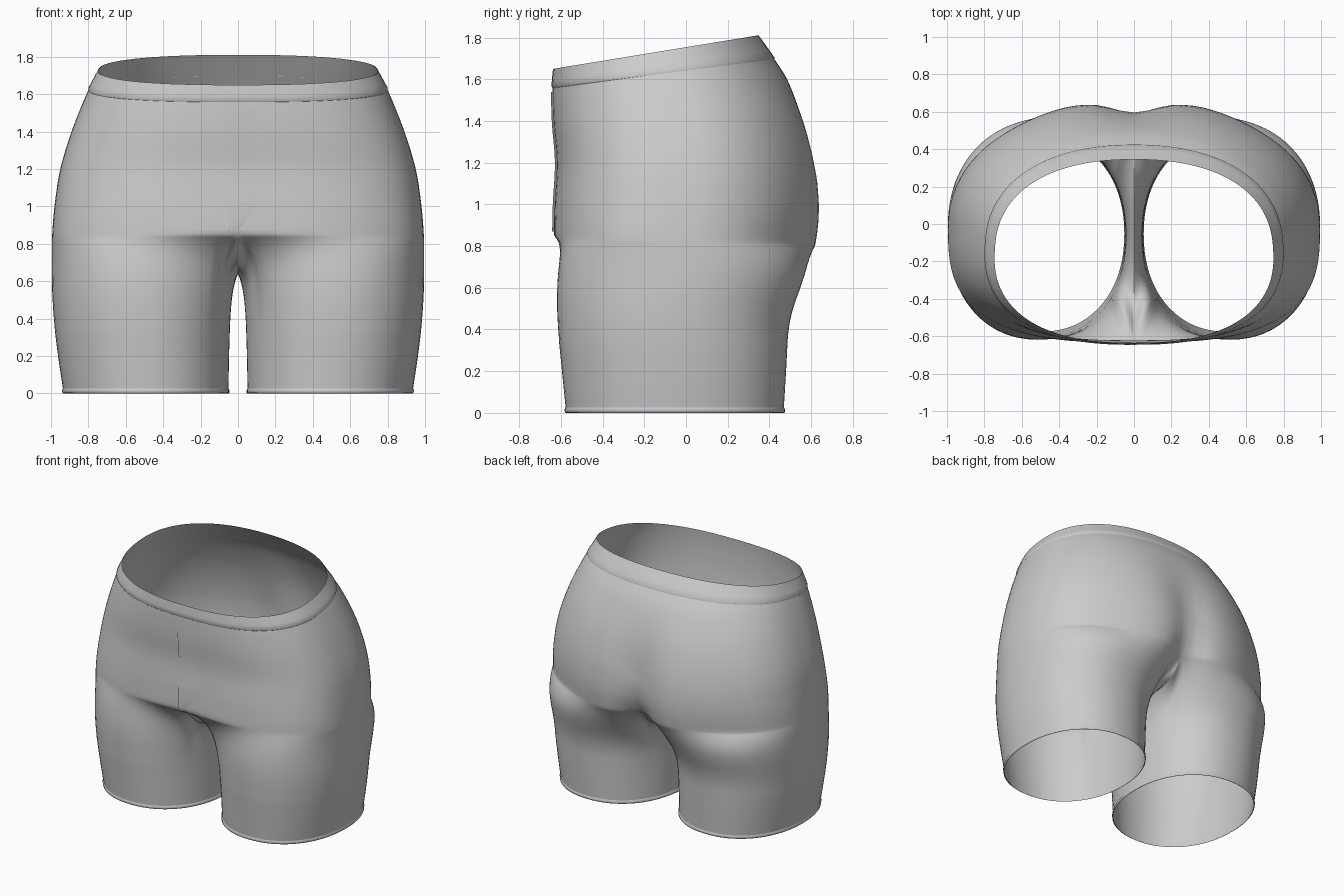
import bpy, math
from math import sin, cos, pi, exp

if "Cube" in bpy.data.objects:
    bpy.data.objects.remove(bpy.data.objects["Cube"])

# Silhouette tables: (height, value)
SIDE = [(0, .932), (.2, .962), (.4, .985), (.6, .996), (.8, .996), (1, .982), (1.2, .95),
        (1.4, .89), (1.6, .81), (1.73, .745), (1.85, .69)]
FRONT = [(0, -.575), (.2, -.595), (.4, -.615), (.6, -.63), (.8, -.635), (1, -.632), (1.2, -.622),
         (1.4, -.637), (1.55, -.64), (1.65, -.635), (1.85, -.62)]
BACK = [(0, .468), (.2, .48), (.4, .492), (.5, .512), (.6, .55), (.7, .592), (.8, .62), (1, .64),
        (1.2, .62), (1.4, .57), (1.6, .485), (1.7, .42), (1.81, .345), (1.9, .28)]
MID_Y = [(.6, -.04), (1, -.02), (1.4, -.05), (1.73, -.12), (1.9, -.13)]
CLEFT = [(.7, .14), (.8, .12), (.9, .075), (1, .055), (1.2, .035), (1.4, .015), (1.6, 0), (1.9, 0)]
INNER = [(0, .052), (.3, .045), (.64, .032), (.9, .03)]
# Crotch seam on the centre line: (fraction, y) and (fraction, z)
SEAM_Y = [(0, -.63), (.1, -.58), (.22, -.44), (.4, -.2), (.6, .1), (.8, .36), (.92, .46), (1, .495)]
SEAM_Z = [(0, .85), (.1, .80), (.22, .69), (.4, .645), (.6, .64), (.8, .665), (.92, .73), (1, .8)]


def curve(tab, t):
    """Smooth interpolation through table points."""
    t = min(max(t, tab[0][0]), tab[-1][0])
    i = max(k for k in range(len(tab) - 1) if tab[k][0] <= t)

    def slope(k):
        a, b = tab[max(k - 1, 0)], tab[min(k + 1, len(tab) - 1)]
        return (b[1] - a[1]) / (b[0] - a[0])
    (x0, y0), (x1, y1) = tab[i], tab[i + 1]
    h = x1 - x0
    u = (t - x0) / h
    return (y0 * (1 + 2 * u) * (1 - u) ** 2 + h * slope(i) * u * (1 - u) ** 2
            + y1 * u * u * (3 - 2 * u) + h * slope(i + 1) * u * u * (u - 1))


def spow(v, n):
    return math.copysign(abs(v) ** (2 / n), v)


def torso(z, a, grow=0):
    """Half torso section: a = 0 front centre, pi back centre."""
    cy = curve(MID_Y, z)
    g = min(max((z - .9) / .8, 0), 1)
    front = cos(a) > 0
    n = 2.9 - .5 * g if front else 2.25
    x = (curve(SIDE, z) + grow) * max(sin(a), 0) ** (2 / n)
    d = cy - curve(FRONT, z) if front else curve(BACK, z) - cy
    y = cy - (d + grow) * spow(cos(a), n)
    if not front:
        w = .11 + .1 * g
        y -= curve(CLEFT, z) * exp(-(x / w) ** 2)
        y += .02 * (1 - g) * exp(-((x - .35) / .2) ** 2)
    return x, y


def leg(z, th, grow=0):
    """Closed leg section."""
    xi, xo = curve(INNER, z), curve(SIDE, z)
    yf, yb = curve(FRONT, z), curve(BACK, z)
    n = 2.15
    return ((xi + xo) / 2 + ((xo - xi) / 2 + grow) * spow(sin(th), n),
            (yf + yb) / 2 - ((yb - yf) / 2 + grow) * spow(cos(th), n))


def waist_point(a, g, grow=0):
    """Torso point at fraction g between crotch line and tilted waist."""
    z = 1.73
    for _ in range(8):
        z = 1.65 + .164 * (torso(z, a)[1] + .635)
    z0 = .85 - .05 * a / pi
    z = z0 + (z - z0) * g
    return (*torso(z, a, grow), z)


def make(name, verts, faces, mirror=True, thick=0):
    me = bpy.data.meshes.new(name)
    me.from_pydata(verts, [], faces)
    ob = bpy.data.objects.new(name, me)
    bpy.context.collection.objects.link(ob)
    for p in me.polygons:
        p.use_smooth = True
    if mirror:
        m = ob.modifiers.new("mirror", 'MIRROR')
        m.use_clip = True
        m.merge_threshold = .002
    if thick:
        s = ob.modifiers.new("thickness", 'SOLIDIFY')
        s.thickness, s.offset = thick, 0
    return ob


def grid_faces(rows, cols, closed=False, start=0):
    out = []
    for r in range(rows - 1):
        for c in range(cols if closed else cols - 1):
            d = (c + 1) % cols
            p = start + r * cols
            out.append((p + c, p + d, p + cols + d, p + cols + c))
    return out


M, K, UP, DOWN = 56, 24, 30, 34
N = M + K           # points around a leg ring; 0..M shared with the torso
TH = math.radians(52)

# Body: leg tube up to the crotch line, then the open half torso
top = [waist_point(pi * i / M, 0) for i in range(M + 1)]
for k in range(1, K):
    t = 1 - k / K
    top.append((0, curve(SEAM_Y, t), curve(SEAM_Z, t)))
verts = []
for r in range(DOWN + 1):
    f = 1 - (r / DOWN)
    f = f ** 1.5    # denser near the crotch
    for i, (tx, ty, tz) in enumerate(top):
        if i <= M:
            th = -TH + (pi + 2 * TH) * i / M
        else:
            th = pi + TH + (pi - 2 * TH) * (i - M) / K
        z = tz * (1 - f)
        w = (1 - f) ** (5 if i <= M else 9)
        lx, ly = leg(z, th)
        verts.append((lx + (tx - lx) * w, ly + (ty - ly) * w, z))
faces = grid_faces(DOWN + 1, N, True)
ring = DOWN * N
base = len(verts)
for r in range(1, UP + 1):
    verts += [waist_point(pi * i / M, r / UP) for i in range(M + 1)]
for i in range(M):
    faces.append((ring + i, ring + i + 1, base + i + 1, base + i))
faces += grid_faces(UP, M + 1, start=base)
body = make("shorts_body", verts, faces)
sm = body.modifiers.new("relax", 'SMOOTH')
sm.factor, sm.iterations = .5, 4
vg = body.vertex_groups.new(name="relax")
vg.add([i for i, v in enumerate(verts) if .35 < v[2] < 1.1], 1, 'REPLACE')
sm.vertex_group = "relax"

# Waistband: slightly raised strip along the tilted waist
rows = [(.885, 0), (.895, .006), (.93, .005), (.97, .004), (1, .003)]
verts = [waist_point(pi * i / M, g, o) for g, o in rows for i in range(M + 1)]
make("waistband", verts, grid_faces(len(rows), M + 1))

# Leg hems: small rolled band
rows = [(0, .001), (.003, .006), (.017, .006), (.026, .001)]
verts = [(*leg(z, 2 * pi * i / 72, o), z) for z, o in rows for i in range(72)]
make("leg_hem", verts, grid_faces(len(rows), 72, True))


# Fly: shallow overlapping flap with a curved lower end
def front_y(x, z):
    cy, X = curve(MID_Y, z), curve(SIDE, z)
    n = 2.9 - .5 * min(max((z - .9) / .8, 0), 1)
    return cy - (cy - curve(FRONT, z)) * (1 - (abs(x) / X) ** n) ** (1 / n)


verts = []
for r in range(25):
    z = .87 + .67 * r / 24
    width = .17 * min(1, (r + .3) / 6) ** .5
    for c in range(7):
        x = -.05 + width * c / 6
        verts.append((x, front_y(x, z) - .008 * (1 - c / 6) + .001, z))
make("fly_flap", verts, grid_faces(25, 7), mirror=False)
